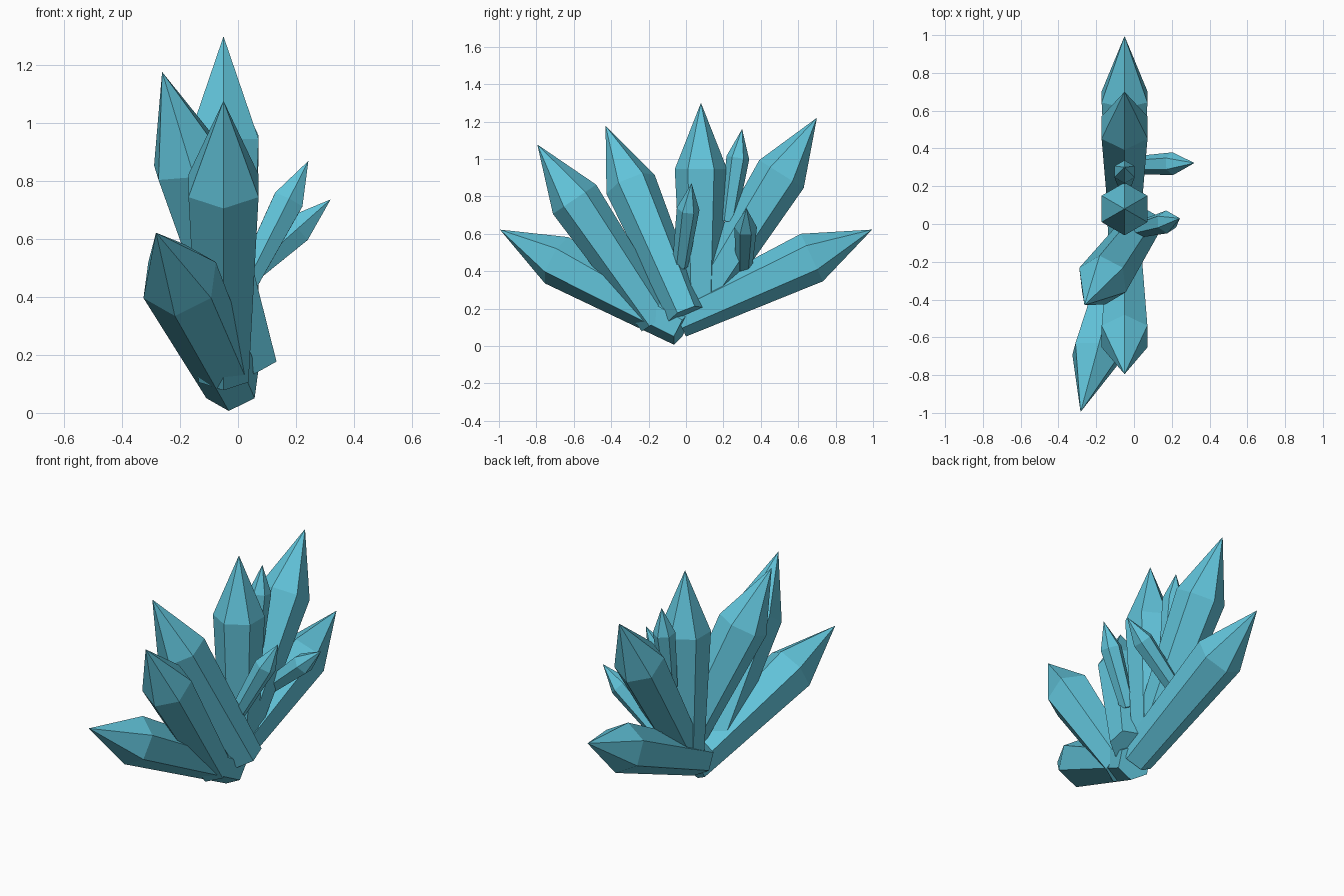
import bpy, bmesh
from math import sin, cos, pi
from mathutils import Vector

if "Cube" in bpy.data.objects:
    bpy.data.objects.remove(bpy.data.objects["Cube"])

mat = bpy.data.materials.new("crystal_blue")
mat.diffuse_color = (0.12, 0.55, 0.70, 1)
mat.use_nodes = True
mat.node_tree.nodes["Principled BSDF"].inputs["Base Color"].default_value = mat.diffuse_color


def crystal(name, base, tip, hint=(0, 1, 0)):
    """Six-sided shard: narrow base, wider shoulder, pointed tip."""
    base, tip = Vector(base), Vector(tip)
    length = (tip - base).length
    s = length / 1.143
    d = (tip - base).normalized()
    v = Vector(hint)
    v = (v - d * v.dot(d)).normalized()
    u = v.cross(d)
    bm = bmesh.new()

    def ring(center, radius):
        return [bm.verts.new(center + radius * (u * sin(i * pi / 3) + v * cos(i * pi / 3)))
                for i in range(6)]

    low = ring(base, 0.10 * s)
    high = ring(tip - d * 0.355 * s, 0.14 * s)
    top = bm.verts.new(tip)
    bm.faces.new(low)
    for i in range(6):
        j = (i + 1) % 6
        bm.faces.new((low[i], low[j], high[j], high[i]))
        bm.faces.new((high[i], high[j], top))
    bmesh.ops.recalc_face_normals(bm, faces=bm.faces)
    mesh = bpy.data.meshes.new(name)
    bm.to_mesh(mesh)
    bm.free()
    mesh.materials.append(mat)
    bpy.context.collection.objects.link(bpy.data.objects.new(name, mesh))


# Large shards fanned along y
crystal("center_crystal", (-0.05, 0.08, 0.157), (-0.05, 0.08, 1.30))
crystal("back_tall_crystal", (-0.05, 0.09, 0.25), (-0.05, 0.70, 1.22))
crystal("back_low_crystal", (-0.05, -0.042, 0.141), (-0.05, 0.995, 0.622))
crystal("front_side_crystal", (0.045, 0.0, 0.17), (-0.262, -0.43, 1.177))
crystal("front_tall_crystal", (-0.05, -0.154, 0.134), (-0.05, -0.795, 1.077))
crystal("front_low_crystal", (-0.02, -0.02, 0.095), (-0.283, -0.995, 0.622), (0.26, 0.966, 0))

# Small shards growing between and on the +x side
crystal("small_back_crystal", (-0.05, 0.226, 0.665), (-0.05, 0.30, 1.16))
crystal("small_side_crystal_a", (0.02, -0.03, 0.43), (0.243, 0.03, 0.87))
crystal("small_side_crystal_b", (-0.05, 0.31, 0.41), (0.32, 0.323, 0.737))
